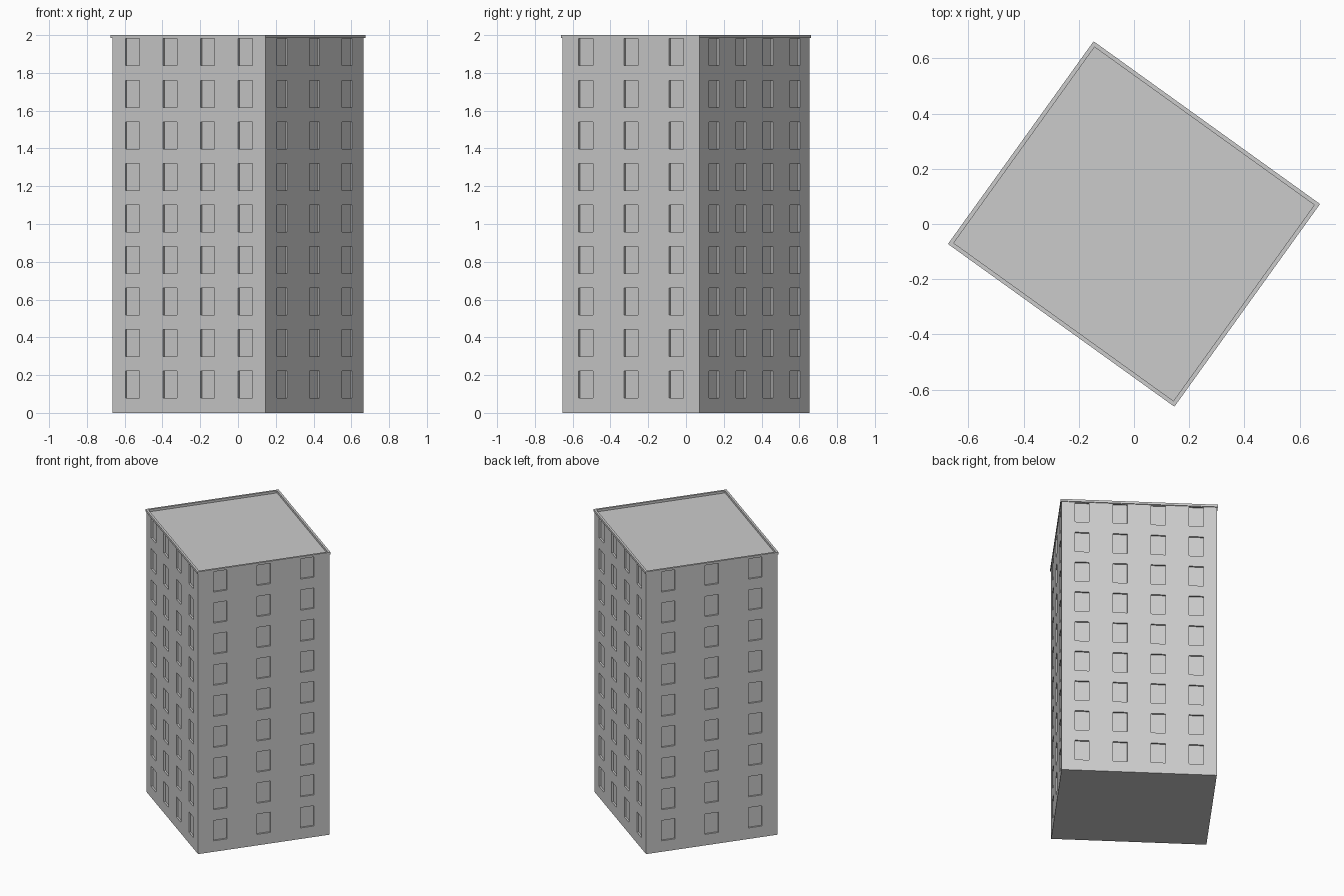
import bpy, bmesh, math
from mathutils import Matrix, Vector

if "Cube" in bpy.data.objects:
    bpy.data.objects.remove(bpy.data.objects["Cube"])

TURN = math.radians(-35.7)          # the block stands turned on its plot
HALF_X, HALF_Y = 0.499, 0.446       # wall half sizes
ROOF_Z, TOP_Z = 1.984, 2.0
ROWS, ROW_STEP, SILL, WIN_H = 9, 0.22, 0.078, 0.143
WIN_W, RECESS = 0.092, 0.012

concrete = bpy.data.materials.new("concrete grey")
concrete.use_nodes = True
colour = (0.6, 0.6, 0.6, 1)
concrete.diffuse_color = colour
concrete.node_tree.nodes["Principled BSDF"].inputs["Base Color"].default_value = colour


def finish(bm, name):
    mesh = bpy.data.meshes.new(name)
    bm.to_mesh(mesh)
    bm.free()
    mesh.materials.append(concrete)
    obj = bpy.data.objects.new(name, mesh)
    obj.rotation_euler.z = TURN
    bpy.context.collection.objects.link(obj)
    return obj


def wall(name, half_width, distance, angle, columns, step):
    """Wall panel split into a grid, with every window cell pushed inwards."""
    us, zs = [-half_width], [0]
    for i in range(columns):
        centre = (i - (columns - 1) / 2) * step
        us += [centre - WIN_W / 2, centre + WIN_W / 2]
    for i in range(ROWS):
        base = SILL + i * ROW_STEP
        zs += [base, base + WIN_H]
    us.append(half_width)
    zs.append(ROOF_Z)
    bm = bmesh.new()
    grid = [[bm.verts.new((u, -distance, z)) for u in us] for z in zs]
    windows = []
    for r in range(len(zs) - 1):
        for c in range(len(us) - 1):
            face = bm.faces.new((grid[r][c], grid[r][c + 1],
                                 grid[r + 1][c + 1], grid[r + 1][c]))
            if r % 2 and c % 2:
                windows.append(face)
    bm.normal_update()
    for face in bmesh.ops.extrude_discrete_faces(bm, faces=windows)["faces"]:
        bmesh.ops.translate(bm, verts=face.verts, vec=Vector((0, RECESS, 0)))
    bm.transform(Matrix.Rotation(angle, 4, "Z"))
    return finish(bm, name)


def rectangle(bm, hx, hy, z):
    return [bm.verts.new((sx * hx, sy * hy, z))
            for sx, sy in ((-1, -1), (1, -1), (1, 1), (-1, 1))]


# Four walls with recessed windows
quarter = math.pi / 2
wall("front_wall", HALF_X, HALF_Y, 0, 4, 0.245)
wall("left_wall", HALF_Y, HALF_X, quarter, 3, 0.295)
wall("back_wall", HALF_X, HALF_Y, 2 * quarter, 4, 0.245)
wall("right_wall", HALF_Y, HALF_X, 3 * quarter, 3, 0.295)

# Roof deck and ground slab
bm = bmesh.new()
bm.faces.new(rectangle(bm, HALF_X, HALF_Y, ROOF_Z))
finish(bm, "roof_deck")
bm = bmesh.new()
bm.faces.new(reversed(rectangle(bm, HALF_X, HALF_Y, 0)))
finish(bm, "ground_slab")

# Slightly overhanging parapet ring
bm = bmesh.new()
OUT, IN = 0.006, -0.009
loops = [rectangle(bm, HALF_X + d, HALF_Y + d, z)
         for d, z in ((OUT, ROOF_Z), (OUT, TOP_Z), (IN, TOP_Z), (IN, ROOF_Z))]
for a, b in zip(loops, loops[1:] + loops[:1]):
    for i in range(4):
        j = (i + 1) % 4
        bm.faces.new((a[i], a[j], b[j], b[i]))
bmesh.ops.recalc_face_normals(bm, faces=bm.faces)
finish(bm, "parapet")
